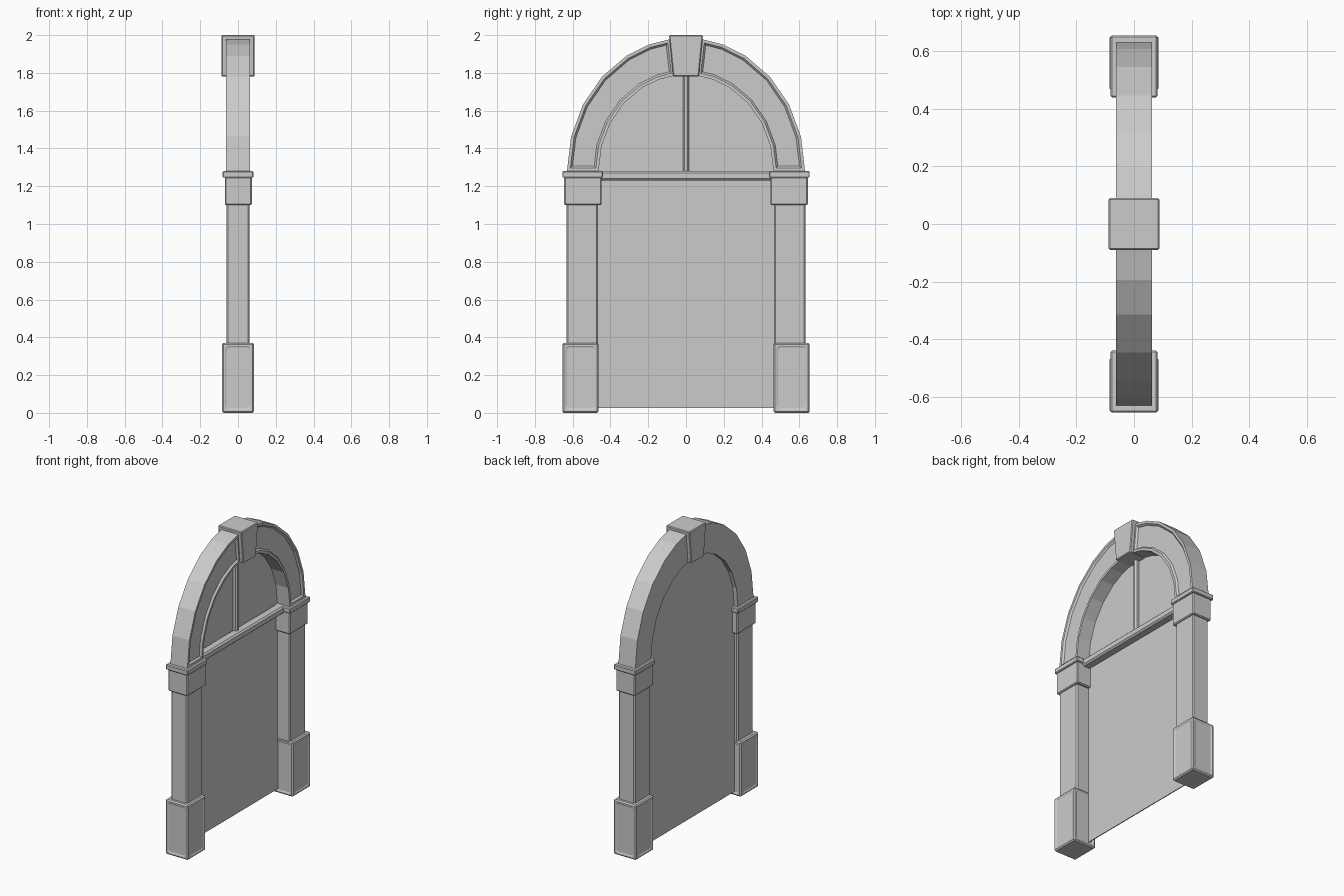
import bpy, bmesh, math

if "Cube" in bpy.data.objects:
    bpy.data.objects.remove(bpy.data.objects["Cube"])


def finish(bm, name, bevel=0.0):
    bmesh.ops.recalc_face_normals(bm, faces=bm.faces)
    me = bpy.data.meshes.new(name)
    bm.to_mesh(me)
    bm.free()
    ob = bpy.data.objects.new(name, me)
    bpy.context.collection.objects.link(ob)
    if bevel:
        m = ob.modifiers.new("bevel", 'BEVEL')
        m.width, m.segments, m.limit_method = bevel, 1, 'ANGLE'
    return ob


def strip_prism(a, b, x0, x1):
    """Solid between two matching (y, z) polylines; returns bmesh and its +x faces."""
    bm = bmesh.new()
    rows = [[bm.verts.new((x, y, z)) for y, z in line]
            for x in (x0, x1) for line in (a, b)]
    ba, bb, fa, fb = rows
    front = []
    for i in range(len(a) - 1):
        j = i + 1
        front.append(bm.faces.new((fa[i], fa[j], fb[j], fb[i])))
        bm.faces.new((ba[i], bb[i], bb[j], ba[j]))
        bm.faces.new((fa[i], ba[i], ba[j], fa[j]))
        bm.faces.new((fb[i], fb[j], bb[j], bb[i]))
    for i in (0, -1):
        bm.faces.new((fa[i], fb[i], bb[i], ba[i]))
    bmesh.ops.recalc_face_normals(bm, faces=bm.faces)
    return bm, front


def sink(bm, faces, rim, slope, depth):
    """Recess a panel into a flat group of faces, leaving a rim."""
    bmesh.ops.inset_region(bm, faces=faces, thickness=rim, use_even_offset=True)
    bmesh.ops.inset_region(bm, faces=faces, thickness=slope, depth=-depth,
                           use_even_offset=True)


def box(name, x, y, z, bevel=0.0, panel=False):
    bm, _ = strip_prism([(y[0], z[0]), (y[1], z[0])],
                        [(y[0], z[1]), (y[1], z[1])], *x)
    if panel:
        for f in [f for f in bm.faces if abs(f.normal.z) < 0.5]:
            sink(bm, [f], 0.016, 0.008, 0.004)
    return finish(bm, name, bevel)


SPRING = 1.28


def ellipse(a, b, angles):
    return [(a * math.cos(math.radians(t)), SPRING + b * math.sin(math.radians(t)))
            for t in angles]


for s, side in ((-1, "left"), (1, "right")):
    def span(a, b):
        return tuple(sorted((s * a, s * b)))

    # Column: plinth, shaft, capital and its cap slab
    box(side + "_plinth", (-0.085, 0.085), span(0.463, 0.655), (0, 0.37), 0.008, True)
    box(side + "_shaft", (-0.06, 0.062), span(0.465, 0.632), (0.36, 1.12), 0.008)
    box(side + "_capital", (-0.07, 0.073), span(0.447, 0.645), (1.1, 1.25), 0.006)
    box(side + "_capital_slab", (-0.082, 0.082), span(0.44, 0.655), (1.245, 1.28), 0.005)

    # Half arch with a recessed front panel
    angles = [0, 15, 30, 45, 60, 72, 82.5]
    outer = [(s * y, z) for y, z in ellipse(0.63, 0.705, angles)]
    inner = [(s * y, z) for y, z in ellipse(0.463, 0.51, angles)]
    bm, front = strip_prism(outer, inner, -0.063, 0.063)
    sink(bm, front, 0.016, 0.01, 0.012)
    finish(bm, side + "_arch")

# Keystone
bm, _ = strip_prism([(-0.068, 1.78), (0.068, 1.78)],
                    [(-0.09, 2.0), (0.09, 2.0)], -0.088, 0.088)
finish(bm, "keystone", 0.005)

# Door leaf and the arched panel above it
box("door_panel", (-0.036, -0.03), (-0.47, 0.47), (0.025, 1.25))
arc = ellipse(0.47, 0.52, range(0, 181, 15))
bm, _ = strip_prism(arc, [(y, 1.25) for y, z in arc], -0.036, -0.03)
finish(bm, "fanlight_panel")

# Transom and upright glazing bar
box("transom", (-0.034, 0.03), (-0.46, 0.46), (1.23, 1.28), 0.01)
box("glazing_bar", (-0.034, 0.0), (-0.016, 0.016), (1.27, 1.79), 0.009)
